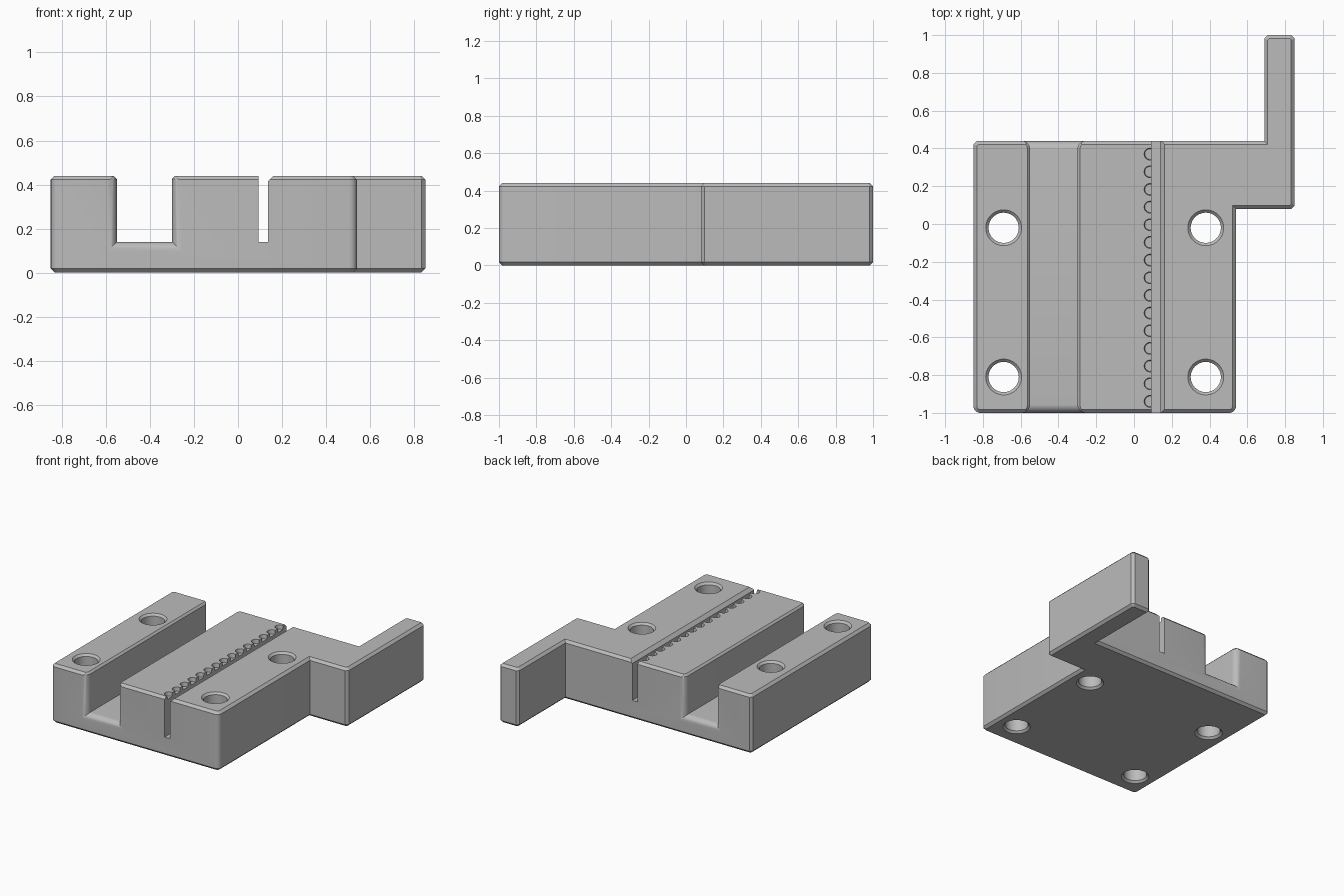
import bpy, bmesh, math
from mathutils import Vector

old = bpy.data.objects.get("Cube")
if old:
    bpy.data.objects.remove(old)

HEIGHT = 0.44
CHAMFER = 0.018

grey = bpy.data.materials.new("plain grey")
grey.use_nodes = True
grey.diffuse_color = (0.5, 0.5, 0.5, 1)
grey.node_tree.nodes["Principled BSDF"].inputs["Base Color"].default_value = (0.5, 0.5, 0.5, 1)


def finish(bm, name):
    bmesh.ops.recalc_face_normals(bm, faces=bm.faces)
    mesh = bpy.data.meshes.new(name)
    bm.to_mesh(mesh)
    bm.free()
    mesh.materials.append(grey)
    obj = bpy.data.objects.new(name, mesh)
    bpy.context.collection.objects.link(obj)
    return obj


def loft(name, rings):
    """Skin a list of equal-length point rings and cap both ends."""
    bm = bmesh.new()
    loops = [[bm.verts.new(p) for p in ring] for ring in rings]
    for a, b in zip(loops, loops[1:]):
        for i in range(len(a)):
            j = (i + 1) % len(a)
            bm.faces.new((a[i], a[j], b[j], b[i]))
    bm.faces.new(loops[0])
    bm.faces.new(loops[-1])
    return finish(bm, name)


def turned(name, x, y, profile, sides):
    """Solid of revolution about a vertical axis from (radius, z) pairs."""
    angles = [math.tau * i / sides for i in range(sides)]
    return loft(name, [[(x + r * math.cos(a), y + r * math.sin(a), z) for a in angles]
                       for r, z in profile])


def cut(target, cutter):
    mod = target.modifiers.new("cut", 'BOOLEAN')
    mod.operation = 'DIFFERENCE'
    mod.solver = 'EXACT'
    mod.object = cutter
    bpy.context.view_layer.objects.active = target
    bpy.ops.object.modifier_apply(modifier=mod.name)
    bpy.data.objects.remove(cutter)


# Block with side arm: extruded outline
outline = [(-0.85, -1), (0.54, -1), (0.54, 0.08), (0.85, 0.08),
           (0.85, 1), (0.69, 1), (0.69, 0.44), (-0.85, 0.44)]
body = loft("clamp_block", [[(x, y, z) for x, y in outline] for z in (0, HEIGHT)])

# Rounded front corners, chamfered back corners and rims
bm = bmesh.new()
bm.from_mesh(body.data)


def corners(front):
    return [e for e in bm.edges
            if abs(e.verts[0].co.z - e.verts[1].co.z) > 0.1 and e.is_convex
            and len(e.link_faces) == 2 and e.calc_face_angle(0) > 1.2
            and (e.verts[0].co.y < -0.9) == front]


bmesh.ops.bevel(bm, geom=corners(True), offset=0.035, segments=5, profile=0.5, affect='EDGES')
bmesh.ops.bevel(bm, geom=corners(False), offset=CHAMFER, segments=1, affect='EDGES')
rims = [e for e in bm.edges if abs(e.verts[0].co.z - e.verts[1].co.z) < 0.001]
bmesh.ops.bevel(bm, geom=rims, offset=CHAMFER, segments=1, affect='EDGES')
bm.to_mesh(body.data)
bm.free()


# Wide channel with flared, rounded mouths and chamfered top edges
def channel_ring(y, flare):
    left, right, floor = -0.55 - flare, -0.30 + flare, 0.14 - flare
    rise, top = HEIGHT - 0.014, HEIGHT + 0.03
    wide = top - rise
    points = [(left, floor), (right, floor), (right, rise), (right + wide, top),
              (left - wide, top), (left, rise)]
    return [(x, y, z) for x, z in points]


RADIUS, STEPS = 0.045, 8
mouth = []
for i in range(STEPS + 1):
    a = math.pi / 2 * i / STEPS
    mouth.append((RADIUS * (1 - math.cos(a)), RADIUS * (1 - math.sin(a))))
rings = [channel_ring(-1.1, RADIUS)]
rings += [channel_ring(-1 + d, f) for d, f in mouth]
rings += [channel_ring(0.44 - d, f) for d, f in reversed(mouth)]
rings.append(channel_ring(0.54, RADIUS))
cut(body, loft("channel_cutter", rings))

# Narrow slot with one chamfered lip
slot = [(0.092, 0.14), (0.137, 0.14), (0.137, 0.416), (0.193, 0.472), (0.092, 0.472)]
cut(body, loft("slot_cutter", [[(x, y, z) for x, z in slot] for y in (-1.1, 0.5)]))

# Row of scalloped notches along the slot
for i in range(15):
    y = 0.37 - 0.0935 * i
    cut(body, turned("notch_cutter", 0.085, y, [(0.028, 0.41), (0.034, 0.46)], 20))

# Four through holes, countersunk at both ends
for x in (-0.69, 0.38):
    for y in (-0.02, -0.81):
        profile = [(0.115, -0.02), (0.08, 0.015), (0.08, HEIGHT - 0.015), (0.115, HEIGHT + 0.02)]
        cut(body, turned("hole_cutter", x, y, profile, 40))

bpy.ops.object.select_all(action='DESELECT')
body.select_set(True)
bpy.context.view_layer.objects.active = body
bpy.ops.object.shade_smooth_by_angle(angle=math.radians(30))
